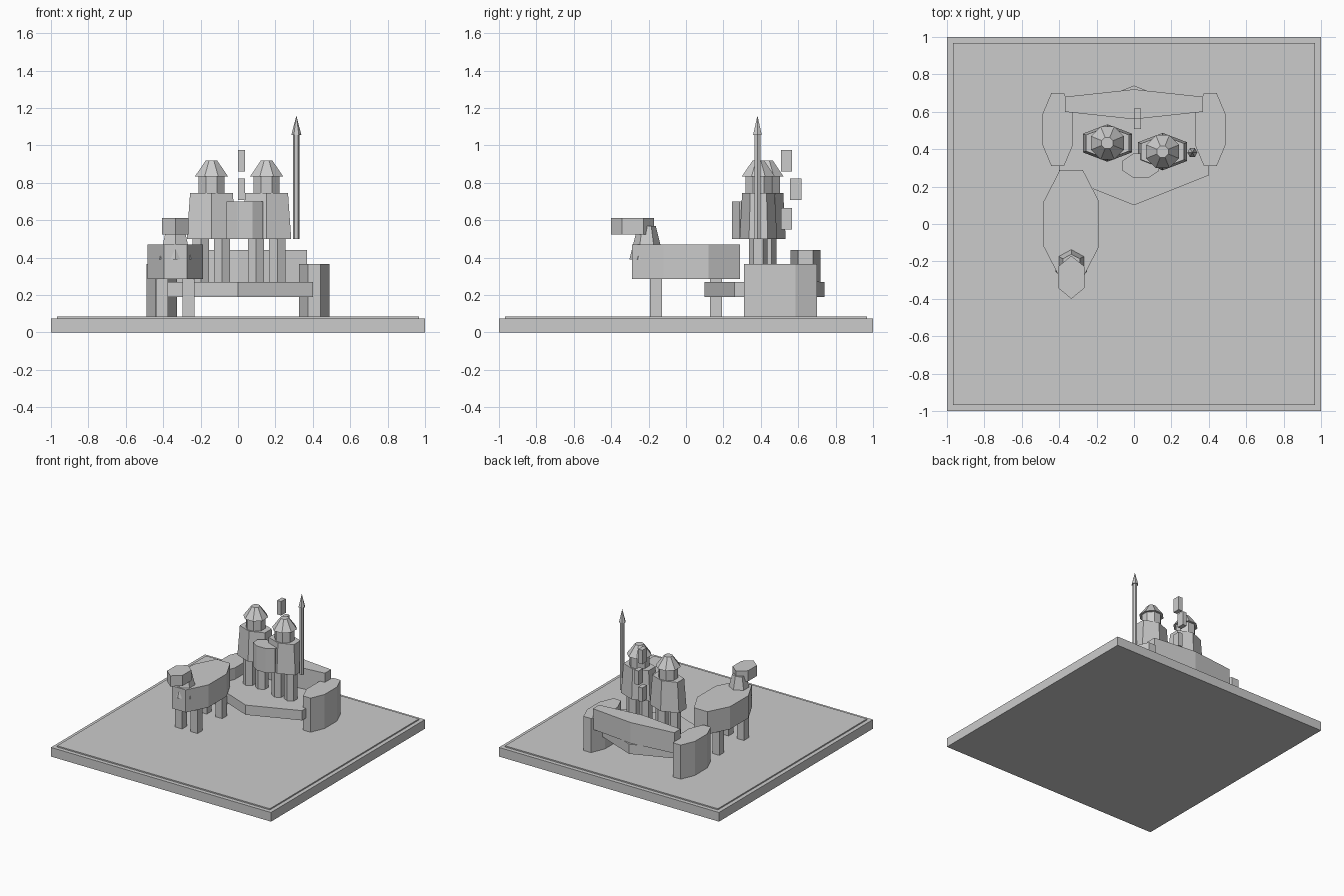
import bpy, bmesh
from math import cos, sin, pi

cube = bpy.data.objects.get("Cube")
if cube:
    bpy.data.objects.remove(cube)

grey = bpy.data.materials.new("plain_grey")
grey.use_nodes = True
GREY = (0.6, 0.6, 0.6, 1)
grey.diffuse_color = GREY
grey.node_tree.nodes["Principled BSDF"].inputs["Base Color"].default_value = GREY


def prism(name, sides, center, radii, z0, z1, top=None, turn=0.5):
    """Upright prism or taper; turn=0.5 puts a flat side toward +x, 0 a corner."""
    bm = bmesh.new()
    rings = []
    for z, (rx, ry) in ((z0, radii), (z1, top or radii)):
        angles = [2 * pi * (i + turn) / sides for i in range(sides)]
        rings.append([bm.verts.new((center[0] + rx * cos(a), center[1] + ry * sin(a), z))
                      for a in angles])
    low, high = rings
    bm.faces.new(low[::-1])
    bm.faces.new(high)
    for i in range(sides):
        j = (i + 1) % sides
        bm.faces.new((low[i], low[j], high[j], high[i]))
    bmesh.ops.remove_doubles(bm, verts=bm.verts, dist=1e-5)
    mesh = bpy.data.meshes.new(name)
    bm.to_mesh(mesh)
    bm.free()
    mesh.materials.append(grey)
    obj = bpy.data.objects.new(name, mesh)
    bpy.context.collection.objects.link(obj)
    return obj


def box(name, center, size, z0, z1):
    r = 2 ** -0.5
    return prism(name, 4, center, (size[0] * r, size[1] * r), z0, z1)


GROUND, FLOOR, WAIST = 0.085, 0.27, 0.5

# Stand
box("base", (0, 0), (2, 2), 0, 0.075)
box("base_top", (0, 0), (1.935, 1.935), 0.075, GROUND)

# Cart
prism("cart_floor", 6, (0, 0.42), (0.462, 0.32), 0.19, FLOOR)
prism("cart_back_wall", 6, (0, 0.64), (0.427, 0.08), FLOOR, 0.44)
for side, name in ((1, "left"), (-1, "right")):
    prism(name + "_wheel", 8, (side * 0.408, 0.505), (0.089, 0.211), GROUND, 0.365)


# Two riders
def rider(name, x, y):
    for side, leg in ((1, "left"), (-1, "right")):
        prism(f"{name}_{leg}_leg", 6, (x + side * 0.057, y), (0.05, 0.05), FLOOR, WAIST)
    prism(name + "_torso", 6, (x, y), (0.152, 0.1), WAIST, 0.745, (0.132, 0.087))
    prism(name + "_head", 8, (x, y), (0.076, 0.076), 0.745, 0.84)
    prism(name + "_helmet", 8, (x, y), (0.095, 0.095), 0.835, 0.92, (0.033, 0.033))


rider("right_rider", -0.142, 0.433)
rider("left_rider", 0.153, 0.387)

# Shield, spear and banner
prism("shield", 8, (0.037, 0.312), (0.106, 0.071), WAIST, 0.7)
prism("spear_shaft", 6, (0.312, 0.382), (0.018, 0.018), WAIST, 1.055, turn=0)
prism("spear_tip", 6, (0.312, 0.382), (0.027, 0.027), 1.055, 1.16, (0, 0), turn=0)
for i, (y, z) in enumerate(((0.537, 0.55), (0.587, 0.708), (0.537, 0.86))):
    box(f"banner_piece_{i + 1}", (0.019, y), (0.037, 0.06), z, z + 0.115)

# Horse
HX = -0.335
prism("horse_body", 8, (HX, 0), (0.161, 0.312), 0.285, 0.47)
prism("horse_neck", 6, (HX, -0.21), (0.098, 0.093), 0.39, 0.57, (0.052, 0.048))
prism("horse_head", 6, (HX, -0.285), (0.081, 0.115), 0.525, 0.612)
for sx in (1, -1):
    for sy, end in ((-1, "front"), (1, "back")):
        name = f"horse_{end}_{'left' if sx > 0 else 'right'}_leg"
        box(name, (HX + sx * 0.07, sy * 0.16), (0.063, 0.063), GROUND, 0.285)
